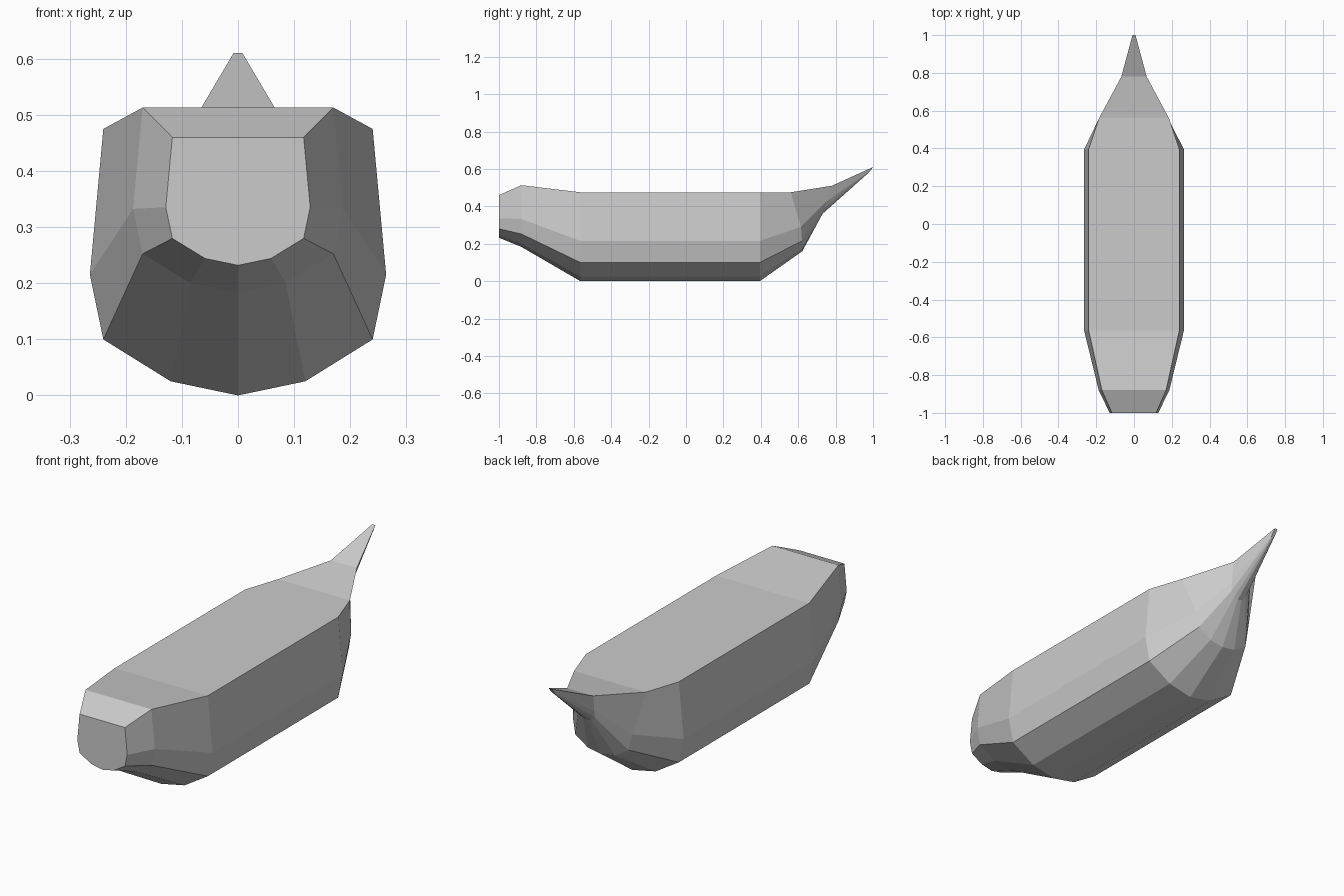
import bpy, bmesh

if "Cube" in bpy.data.objects:
    bpy.data.objects.remove(bpy.data.objects["Cube"])

# Half cross-section from gunwale down to keel: (width factor, height factor)
PROFILE = [(1, 1), (1.1, 0.453), (1, 0.21), (0.5, 0.053), (0, 0)]

def station(y, half_width, keel, top):
    return [(half_width * w, y, keel + (top - keel) * h) for w, h in PROFILE]

# Upright stations of the stern end and the straight mid hull
stations = [
    station(-1.0, 0.117, 0.232, 0.460),
    station(-0.88, 0.17, 0.183, 0.513),
    station(-0.565, 0.24, 0.0, 0.475),
    station(0.395, 0.24, 0.0, 0.475),
]
# Raked stations of the rising, pointed end
stations += [
    [(0.185, 0.56, 0.475), (0.153, 0.615, 0.29), (0.137, 0.62, 0.215), (0.07, 0.622, 0.172), (0, 0.622, 0.16)],
    [(0.067, 0.78, 0.51), (0.052, 0.75, 0.425), (0.042, 0.735, 0.387), (0.021, 0.73, 0.367), (0, 0.73, 0.36)],
    [(0.008, 1.0, 0.61), (0.008, 0.985, 0.59), (0.006, 0.975, 0.58), (0.003, 0.972, 0.576), (0, 0.97, 0.574)],
]

# Loft the hull skin, deck and end caps
bm = bmesh.new()
rings = []
for half in stations:
    full = half + [(-x, y, z) for x, y, z in reversed(half[:-1])]
    rings.append([bm.verts.new(p) for p in full])
for a, b in zip(rings, rings[1:]):
    n = len(a)
    for i in range(n):
        j = (i + 1) % n
        bm.faces.new((a[i], a[j], b[j], b[i]))
bm.faces.new(rings[0])
bm.faces.new(rings[-1])
bmesh.ops.recalc_face_normals(bm, faces=bm.faces)

mesh = bpy.data.meshes.new("boat_hull")
bm.to_mesh(mesh)
bm.free()
hull = bpy.data.objects.new("boat_hull", mesh)
bpy.context.collection.objects.link(hull)
